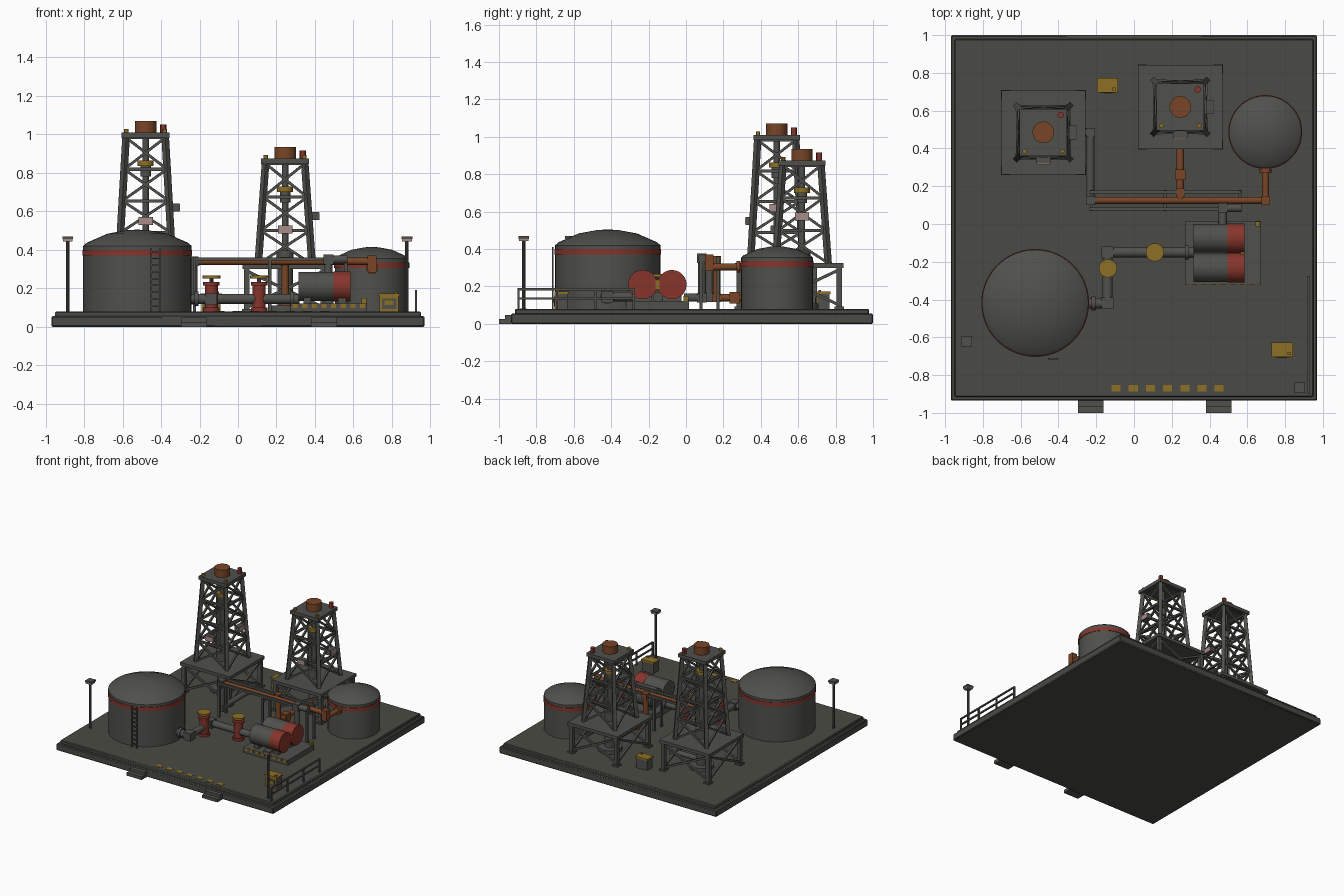
import bpy, bmesh, math
from mathutils import Vector, Matrix

cube = bpy.data.objects.get("Cube")
if cube:
    bpy.data.objects.remove(cube)


def material(name, rgb):
    m = bpy.data.materials.new(name)
    m.use_nodes = True
    m.diffuse_color = (*rgb, 1)
    m.node_tree.nodes["Principled BSDF"].inputs["Base Color"].default_value = (*rgb, 1)
    return m


GROUND = material("ground grey", (.068, .069, .058))
STEEL = material("steel grey", (.08, .082, .073))
RED = material("dull red", (.24, .035, .025))
RUST = material("rust orange", (.19, .06, .02))
OCHRE = material("ochre yellow", (.27, .16, .02))
PALE = material("pale lamp", (.4, .27, .25))


class Part:
    """One object gathered from boxes, rods and lathed profiles."""

    def __init__(self, name):
        self.name, self.bm, self.mats = name, bmesh.new(), []

    def paint(self, verts, mat):
        if mat not in self.mats:
            self.mats.append(mat)
        for f in {f for v in verts for f in v.link_faces}:
            f.material_index = self.mats.index(mat)

    def box(self, centre, size, mat=STEEL):
        m = Matrix.Translation(centre) @ Matrix.Diagonal((*size, 1))
        self.paint(bmesh.ops.create_cube(self.bm, size=1, matrix=m)["verts"], mat)

    def rod(self, a, b, r, mat=STEEL, n=16):
        a, b = Vector(a), Vector(b)
        d = b - a
        turn = d.to_track_quat('Z', 'Y').to_matrix().to_4x4()
        m = Matrix.Translation((a + b) / 2) @ turn @ Matrix.Rotation(math.pi / n, 4, 'Z')
        self.paint(bmesh.ops.create_cone(self.bm, cap_ends=True, segments=n, radius1=r,
                                         radius2=r, depth=d.length, matrix=m)["verts"], mat)

    def beam(self, a, b, w, mat=STEEL):
        self.rod(a, b, w * .707, mat, 4)

    def disc(self, x, y, z0, z1, r, mat=STEEL, n=24):
        self.rod((x, y, z0), (x, y, z1), r, mat, n)

    def pipe(self, points, r, mat):
        for a, b in zip(points, points[1:]):
            self.rod(a, b, r, mat)
        for p in points[1:-1]:
            self.box(p, (r * 2.3,) * 3, mat)

    def lathe(self, x, y, profile, mat=STEEL, n=40):
        vs = [self.bm.verts.new((x + r, y, z)) for r, z in profile]
        es = [self.bm.edges.new(p) for p in zip(vs, vs[1:])]
        bmesh.ops.spin(self.bm, geom=vs + es, cent=(x, y, 0), axis=(0, 0, 1),
                       angle=math.tau, steps=n)
        bmesh.ops.remove_doubles(self.bm, verts=self.bm.verts, dist=1e-5)
        bmesh.ops.recalc_face_normals(self.bm, faces=self.bm.faces)
        self.paint(self.bm.verts, mat)

    def done(self, bevel=0):
        mesh = bpy.data.meshes.new(self.name)
        self.bm.to_mesh(mesh)
        self.bm.free()
        for m in self.mats:
            mesh.materials.append(m)
        ob = bpy.data.objects.new(self.name, mesh)
        bpy.context.collection.objects.link(ob)
        if bevel:
            ob.modifiers.new("bevel", 'BEVEL').width = bevel
        bpy.ops.object.select_all(action='DESELECT')
        ob.select_set(True)
        bpy.context.view_layer.objects.active = ob
        bpy.ops.object.shade_smooth_by_angle(angle=math.radians(30))
        return ob


G = .08  # ground level
CORNERS = [(-1, -1), (1, -1), (1, 1), (-1, 1)]

# Base slab, steps and painted dashes
p = Part("base_slab")
p.box((0, .032, .0275), (1.94, 1.935, .055), GROUND)
p.box((0, .032, .065), (1.9, 1.895, .03), GROUND)
p.done(.006)
p = Part("entry_steps")
for x in (-.228, .448):
    p.box((x, -.966, .0125), (.135, .068, .025))
    p.box((x, -.95, .035), (.135, .035, .025))
p.done()
p = Part("ground_dashes")
for i in range(7):
    p.box((-.095 + i * .091, -.87, G + .001), (.048, .035, .004), OCHRE)
p.done()


def tank(name, x, y, r, wall, rise):
    p = Part(name)
    p.lathe(x, y, [(0, G), (r, G), (r, wall + .02), (r * .93, wall + .02 + rise * .2),
                   (r * .55, wall + .02 + rise * .75), (r * .2, wall + .02 + rise * .96),
                   (0, wall + .02 + rise)])
    p.done()
    p = Part(name + "_band")
    p.disc(x, y, wall - .03, wall, r + .004, RED, 40)
    p.done()


tank("large_tank", -.523, -.418, .282, .4, .085)
tank("small_tank", .695, .487, .192, .335, .06)

p = Part("tank_ladder")
for x in (-.45, -.405):
    p.beam((x, -.713, G), (x, -.713, .41), .008)
for i in range(9):
    p.beam((-.45, -.713, .11 + i * .035), (-.405, -.713, .11 + i * .035), .007)
p.done()


def derrick(name, x, y, top, panels, lamp_front, lamp_side, collar):
    deck = .325
    # Stand with deck and crossed braces
    p = Part(name + "_stand")
    p.box((x, y, deck - .0125), (.445, .445, .025))
    p.disc(x, y, G, .11, .09)
    p.disc(x, y, .11, .3, .04)
    for (a, b), (c, d) in zip(CORNERS, CORNERS[1:] + CORNERS[:1]):
        f, g = (x + a * .2, y + b * .2), (x + c * .2, y + d * .2)
        p.beam((*f, G), (*f, .3), .03)
        p.box((*f, G + .006), (.05, .05, .012))
        p.beam((*f, .1), (*g, .29), .016)
        p.beam((*g, .1), (*f, .29), .016)
    p.done()
    # Tapered lattice
    p = Part(name + "_lattice")

    def at(c, t):
        w = .14 + (.102 - .14) * t
        return x + c[0] * w, y + c[1] * w, deck + (top - deck) * t

    for c, d in zip(CORNERS, CORNERS[1:] + CORNERS[:1]):
        p.beam(at(c, 0), at(c, 1), .028)
        for i in range(panels):
            t, u = i / panels, (i + 1) / panels
            p.beam(at(c, t), at(d, u), .014)
            p.beam(at(d, t), at(c, u), .014)
            p.beam(at(c, u), at(d, u), .016)
    p.done()
    # Crown deck, cap and beacons
    p = Part(name + "_crown")
    p.box((x, y, top + .0125), (.25, .25, .027))
    p.disc(x, y, top + .025, top + .087, .057, RUST)
    for s in (-1, 1):
        p.disc(x + s * .1, y - .1, top + .025, top + .045, .012, OCHRE, 12)
    p.disc(x + .092, y + .092, top + .025, top + .067, .017, RED, 12)
    p.done()
    # Drill string
    p = Part(name + "_drill_string")
    p.disc(x, y, deck, top, .018, n=12)
    p.disc(x, y, deck, deck + .07, .045)
    p.disc(x, y, collar - .07, collar - .014, .028)
    p.disc(x, y, collar - .014, collar + .014, .042, OCHRE)
    p.done()
    # Floodlights with pale faces
    p = Part(name + "_floodlights")
    p.box((x, y - .145, lamp_front), (.075, .04, .042))
    p.box((x, y - .167, lamp_front), (.07, .005, .038), PALE)
    p.box((x + .155, y, lamp_side), (.04, .075, .042))
    p.box((x + .177, y, lamp_side), (.005, .07, .038), PALE)
    p.done()


derrick("tall_derrick", -.48, .485, .983, 4, .55, .62, .85)
derrick("short_derrick", .245, .62, .848, 3, .505, .575, .715)

# Pump skid with two motors
p = Part("pump_skid")
p.box((.471, -.152, .1), (.398, .335, .042))
for i in range(8):
    p.box((.297 + i * .05, -.321, .11), (.027, .006, .023), OCHRE)
p.box((.655, 0, .135), (.025, .025, .03), OCHRE)
p.done()
p = Part("pump_motors")
for y in (-.075, -.232):
    p.rod((.315, y, .21), (.495, y, .21), .076, STEEL, 32)
    p.rod((.495, y, .21), (.585, y, .21), .078, RED, 32)
    for x in (.36, .54):
        p.box((x, y, .135), (.04, .1, .04))
p.box((.575, -.153, .21), (.02, .02, .05), OCHRE)
p.done()

# Ground pipes
p = Part("tank_pipe")
p.pipe([(-.26, -.42, .145), (-.14, -.42, .145), (-.14, -.15, .145), (.32, -.15, .145)],
       .027, STEEL)
p.rod((-.225, -.42, .145), (-.205, -.42, .145), .038)
p.rod((.27, -.15, .145), (.29, -.15, .145), .038)
p.done()
p = Part("pump_riser")
p.pipe([(.47, -.01, .14), (.47, .085, .14), (.47, .085, .35), (.57, .085, .35)], .022, STEEL)
p.done()
p = Part("tall_derrick_pipe")
p.pipe([(-.48, .485, .14), (-.23, .485, .14), (-.23, .125, .14), (-.23, .125, .34),
        (-.2, .125, .34)], .021, STEEL)
p.done()
p = Part("short_derrick_pipe")
p.pipe([(.245, .62, .14), (.245, .165, .14), (.245, .165, .34), (.245, .125, .34)], .02, RUST)
p.box((.245, .26, .14), (.055, .055, .06), RUST)
p.done()
p = Part("collector_pipe")
p.pipe([(-.23, .125, .34), (.697, .125, .34), (.697, .125, .305), (.697, .31, .305)], .019, RUST)
p.box((.697, .125, .33), (.046, .046, .08), RUST)
p.rod((.697, .27, .305), (.697, .29, .305), .032, RUST)
p.done()

# Rack carrying the collector pipe
p = Part("pipe_rack")
for y in (.08, .17):
    p.beam((-.235, y, .352), (.565, y, .352), .017)
    for x in (-.225, .165, .56):
        p.beam((x, y, G), (x, y, .352), .016)
for x in (-.225, .165, .56):
    p.beam((x, .07, .312), (x, .18, .312), .016)
p.done()

# Valves with handwheels
p = Part("valves")
for x, y in ((-.138, -.235), (.11, -.15)):
    p.disc(x, y, G, .22, .034, RED)
    p.disc(x, y, .215, .232, .043, RED)
    p.disc(x, y, G, .1, .043, RED)
    p.disc(x, y, .23, .255, .01, STEEL, 10)
    p.disc(x, y, .25, .266, .048, OCHRE)
p.done()

# Control cabinets
p = Part("control_cabinets")
for x, y in ((-.14, .735), (.785, -.665)):
    p.box((x, y, .12), (.1, .065, .08))
    p.box((x, y, .167), (.112, .076, .014), OCHRE)
    p.box((x, y - .035, .12), (.1, .006, .08), OCHRE)
    p.box((x, y - .039, .12), (.075, .005, .055))
    p.box((x, y - .042, .125), (.045, .004, .025), OCHRE)
    p.box((x + .035, y - .02, .177), (.015, .015, .01), OCHRE)
p.done()

# Lamp posts
p = Part("lamp_posts")
for x, y in ((-.885, -.62), (.878, -.868)):
    p.disc(x, y, G, .45, .009, n=10)
    p.box((x, y, .462), (.056, .056, .014))
    p.box((x, y, .45), (.05, .05, .012), PALE)
p.done()

# Side railing
p = Part("side_railing")
for i in range(4):
    y = -.895 + i * .205
    p.beam((.925, y, G), (.925, y, .188), .012)
for z in (.135, .185):
    p.beam((.925, -.9, z), (.925, -.275, z), .011)
p.done()
